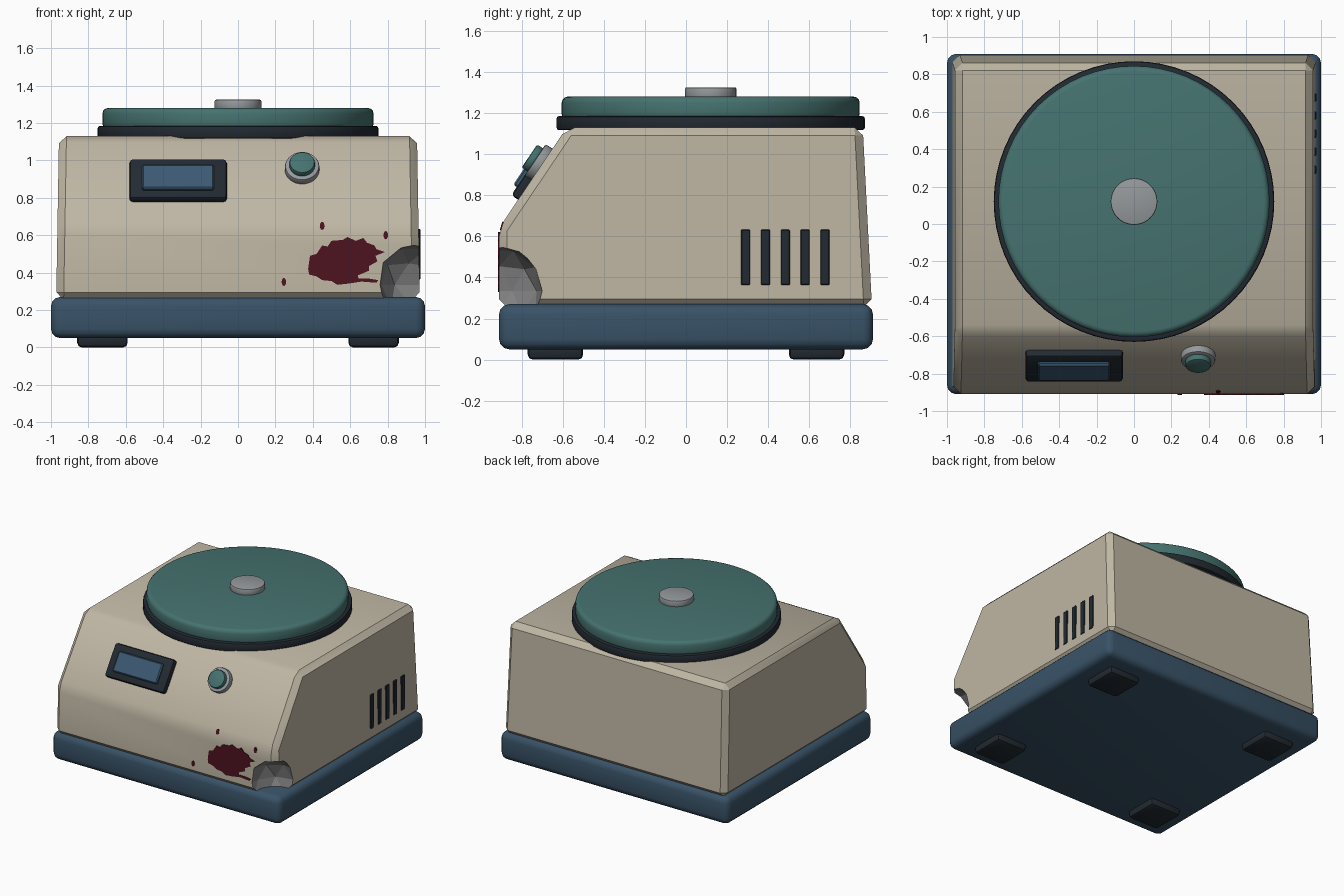
import bpy, bmesh, math, random
from mathutils import Matrix, Vector

if "Cube" in bpy.data.objects:
    bpy.data.objects.remove(bpy.data.objects["Cube"])


def material(name, rgb):
    m = bpy.data.materials.new(name)
    m.diffuse_color = (*rgb, 1)
    m.use_nodes = True
    m.node_tree.nodes["Principled BSDF"].inputs["Base Color"].default_value = m.diffuse_color
    return m


BEIGE = material("beige_casing", (0.52, 0.47, 0.37))
BLUE = material("navy_base", (0.04, 0.085, 0.135))
SCREEN = material("screen_blue", (0.045, 0.10, 0.17))
TEAL = material("teal_lid", (0.06, 0.17, 0.16))
DARK = material("dark_rubber", (0.016, 0.023, 0.031))
METAL = material("light_metal", (0.30, 0.32, 0.33))
CHIP = material("broken_grey", (0.22, 0.22, 0.22))
RED = material("dark_red", (0.075, 0.006, 0.014))


def finish(name, bm, mat, loc=(0, 0, 0), tilt=0.0):
    """Turn a bmesh into a shaded, coloured object."""
    bmesh.ops.recalc_face_normals(bm, faces=bm.faces[:])
    me = bpy.data.meshes.new(name)
    bm.to_mesh(me)
    bm.free()
    me.materials.append(mat)
    ob = bpy.data.objects.new(name, me)
    bpy.context.collection.objects.link(ob)
    ob.location = loc
    ob.rotation_euler.x = tilt
    smooth(ob)
    return ob


def smooth(ob):
    bpy.ops.object.select_all(action='DESELECT')
    ob.select_set(True)
    bpy.context.view_layer.objects.active = ob
    bpy.ops.object.shade_smooth_by_angle(angle=math.radians(32))


def bevel(bm, edges, width, segs):
    bmesh.ops.bevel(bm, geom=edges, offset=width, segments=segs, profile=0.5,
                    affect='EDGES', clamp_overlap=True)


def box(name, size, loc, mat, width=0.0, segs=2, tilt=0.0):
    bm = bmesh.new()
    bmesh.ops.create_cube(bm, size=1, matrix=Matrix.Diagonal((*size, 1)))
    if width:
        bevel(bm, bm.edges[:], width, segs)
    return finish(name, bm, mat, loc, tilt)


def disc(name, r, h, loc, mat, width, sides=64, segs=2, tilt=0.0):
    """Cylinder with rounded rims, standing on loc."""
    bm = bmesh.new()
    bmesh.ops.create_cone(bm, cap_ends=True, segments=sides, radius1=r, radius2=r,
                          depth=h, matrix=Matrix.Translation((0, 0, h / 2)))
    rims = [e for e in bm.edges if abs(e.verts[0].co.z - e.verts[1].co.z) < 1e-5]
    bevel(bm, rims, width, segs)
    return finish(name, bm, mat, loc, tilt)


def prism(points, a, b):
    """Extrude a (y, z) or (x, z) outline along the remaining axis: returns bmesh."""
    bm = bmesh.new()
    face = bm.faces.new([bm.verts.new((a, p, q)) for p, q in points])
    new = bmesh.ops.extrude_face_region(bm, geom=[face])['geom']
    for v in new:
        if isinstance(v, bmesh.types.BMVert):
            v.co.x = b
    return bm


# Base slab and four feet
box("base", (2, 1.82, 0.22), (0, 0, 0.16), BLUE, 0.05, 3)
for sx in (-1, 1):
    for sy in (-1, 1):
        box("foot", (0.27, 0.27, 0.08), (sx * 0.725, sy * 0.635, 0.04), DARK, 0.025, 2)

# Casing: side profile with sloped control face, tapering upwards
profile = [(-0.91, 0.255), (-0.91, 0.64), (-0.58, 1.13), (0.86, 1.13), (0.905, 0.255)]
bm = prism(profile, -1, 1)
for v in bm.verts:
    v.co.x *= 0.972 - 0.017 * (v.co.z - 0.255)
bevel(bm, bm.edges[:], 0.04, 1)
casing = finish("casing", bm, BEIGE)
casing.data.materials.append(CHIP)

# Broken front corner: jagged cutter leaves grey facets
random.seed(4)
bm = bmesh.new()
bmesh.ops.create_icosphere(bm, subdivisions=2, radius=0.23)
for v in bm.verts:
    v.co *= random.uniform(0.9, 1.06)
for f in bm.faces:
    f.material_index = 1
cutter = finish("chip_cutter", bm, BEIGE, (0.97, -0.91, 0.335))
cutter.data.materials.append(CHIP)
for p in cutter.data.polygons:
    p.material_index = 1
cutter.hide_render = True
mod = casing.modifiers.new("chip", 'BOOLEAN')
mod.operation = 'DIFFERENCE'
mod.solver = 'EXACT'
mod.object = cutter
bpy.context.view_layer.objects.active = casing
bpy.ops.object.modifier_apply(modifier="chip")
bpy.data.objects.remove(cutter)
smooth(casing)
# keep the broken facets crisp
for p in casing.data.polygons:
    if p.material_index == 1:
        p.use_smooth = False

# Lid stack: seal ring, lid and centre knob
disc("lid_seal", 0.75, 0.068, (0, 0.12, 1.117), DARK, 0.012)
disc("lid", 0.725, 0.115, (0, 0.12, 1.165), TEAL, 0.03, segs=3)
disc("lid_knob", 0.125, 0.055, (0, 0.12, 1.27), METAL, 0.008, 40)

# Controls on the sloped face
TILT = math.atan2(0.49, 0.33)
NORMAL = Vector((0, -math.sin(TILT), math.cos(TILT)))


def on_slope(x, z, lift):
    return Vector((x, -0.91 + (z - 0.64) * 0.33 / 0.49, z)) + NORMAL * lift


box("display_frame", (0.52, 0.255, 0.06), on_slope(-0.32, 0.884, 0.01), DARK, 0.018, 2, TILT)
box("display_screen", (0.385, 0.155, 0.05), on_slope(-0.322, 0.882, 0.035), SCREEN, 0.008, 1, TILT)
disc("button_collar", 0.092, 0.06, on_slope(0.343, 0.95, -0.02), METAL, 0.01, 40, tilt=TILT)
disc("button", 0.068, 0.06, on_slope(0.343, 0.95, 0.013), TEAL, 0.01, 40, tilt=TILT)

# Vent slots on the right wall
for i in range(5):
    box("vent_slot", (0.03, 0.044, 0.27), (0.96, 0.29 + i * 0.0965, 0.498), DARK, 0.004, 1)


# Red splatter on the front
def splat(name, pts, front, tilt=0.0, loc=(0, 0, 0)):
    bm = prism(pts, front, front + 0.012)
    for v in bm.verts:
        v.co = (v.co.y, v.co.x, v.co.z)
    return finish(name, bm, RED, loc, tilt)


stain = [(.375, .42), (.385, .49), (.42, .50), (.45, .545), (.48, .54), (.50, .57),
         (.56, .575), (.585, .59), (.63, .57), (.67, .585), (.69, .56), (.73, .545),
         (.74, .525), (.785, .51), (.735, .49), (.745, .46), (.70, .435), (.70, .41),
         (.64, .385), (.645, .368), (.70, .368), (.75, .36), (.74, .346), (.66, .352),
         (.58, .34), (.53, .335), (.50, .355), (.45, .36), (.42, .38), (.38, .39)]
splat("stain", stain, -0.914)
for x, y, z, r, tilt in ((0.45, -0.895, 0.65, 0.012, -0.3), (0.79, -0.91, 0.60, 0.012, 0),
                         (0.245, -0.91, 0.35, 0.012, 0)):
    drop = [(r * math.cos(t * math.tau / 12), 1.8 * r * math.sin(t * math.tau / 12))
            for t in range(12)]
    splat("stain_drop", drop, -0.005, tilt, (x, y, z))
